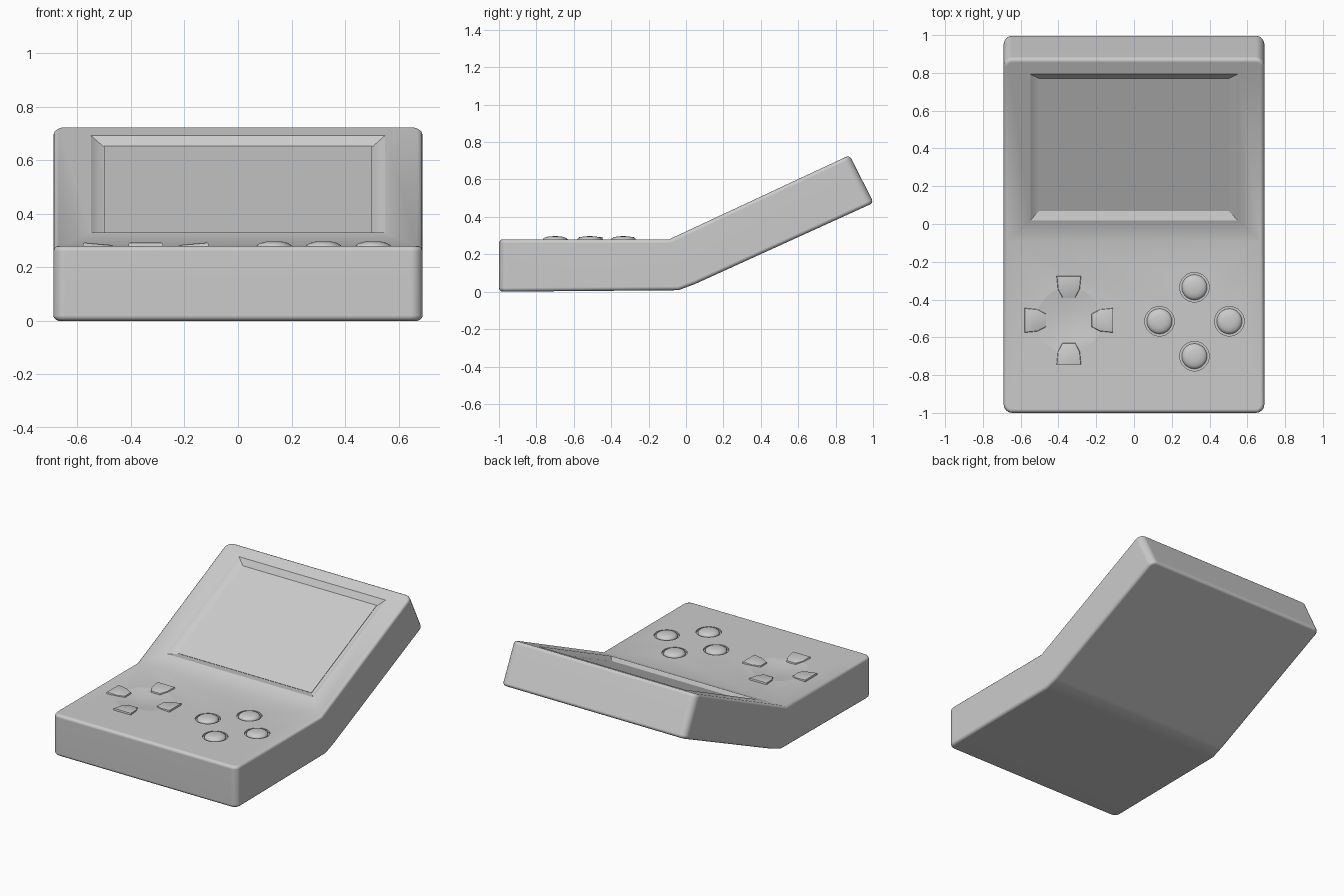
import bpy, bmesh, math
from mathutils import Matrix, Vector

if "Cube" in bpy.data.objects:
    bpy.data.objects.remove(bpy.data.objects["Cube"])

TOP = 0.28                                  # height of the control deck
DECK_END, PEAK = Vector((0, -0.09, TOP)), Vector((0, 0.875, 0.73))
SLOPE = (PEAK - DECK_END).normalized()      # direction up the screen half
NORMAL = Vector((0, -SLOPE.z, SLOPE.y))
PAD = (-0.345, -0.51)
BUTTONS = [(0.32, -0.335), (0.32, -0.70), (0.135, -0.515), (0.505, -0.515)]


def finish(bm, name, angle=32):
    bmesh.ops.recalc_face_normals(bm, faces=bm.faces)
    mesh = bpy.data.meshes.new(name)
    bm.to_mesh(mesh)
    bm.free()
    ob = bpy.data.objects.new(name, mesh)
    bpy.context.collection.objects.link(ob)
    bpy.ops.object.select_all(action='DESELECT')
    ob.select_set(True)
    bpy.context.view_layer.objects.active = ob
    bpy.ops.object.shade_smooth_by_angle(angle=math.radians(angle))
    return ob


def prism(bm, points, offset):
    """Face through the points, extruded by offset."""
    face = bm.faces.new([bm.verts.new(p) for p in points])
    new = bmesh.ops.extrude_face_region(bm, geom=[face])['geom']
    verts = [g for g in new if isinstance(g, bmesh.types.BMVert)]
    bmesh.ops.translate(bm, verts=verts, vec=offset)
    return verts


def lathe(bm, profile, x, y, steps=28):
    """Solid of revolution from (radius, z) points, starting and ending on the axis."""
    verts = [bm.verts.new((x + r, y, z)) for r, z in profile]
    edges = [bm.edges.new(p) for p in zip(verts, verts[1:])]
    before = set(bm.verts) - set(verts)
    bmesh.ops.spin(bm, geom=verts + edges, cent=(x, y, 0), axis=(0, 0, 1),
                   angle=math.tau, steps=steps)
    bmesh.ops.remove_doubles(bm, verts=[v for v in bm.verts if v not in before], dist=1e-5)


def on_slope(x, t, h):
    p = DECK_END + SLOPE * t + NORMAL * h
    return Vector((x, p.y, p.z))


def slope_block(bm, low, high):
    """Tapered block on the screen slope; each level is (half width, t0, t1, height)."""
    rings = []
    for w, t0, t1, h in (low, high):
        rings.append([bm.verts.new(on_slope(x, t, h))
                      for x, t in ((-w, t0), (w, t0), (w, t1), (-w, t1))])
    a, b = rings
    bm.faces.new(a)
    bm.faces.new(b)
    for i in range(4):
        j = (i + 1) % 4
        bm.faces.new((a[i], a[j], b[j], b[i]))


# Bent case: side profile extruded across, with rounded corners
W = 0.69
profile = [(-1, 0), (-0.04, 0.008), (0.05, 0.042), (1.003, 0.475),
           (PEAK.y, PEAK.z), (DECK_END.y, TOP), (-1, TOP)]
bm = bmesh.new()
prism(bm, [(-W, y, z) for y, z in profile], (2 * W, 0, 0))
bmesh.ops.recalc_face_normals(bm, faces=bm.faces)
corners = [e for e in bm.edges if abs(e.verts[0].co.x - e.verts[1].co.x) < 1e-4
           and (all(v.co.y < -0.9 for v in e.verts) or all(v.co.y > 0.8 for v in e.verts))]
bmesh.ops.bevel(bm, geom=corners, offset=0.045, segments=4, profile=0.5, affect='EDGES')
rims = [e for e in bm.edges if e.calc_face_angle(0) > math.radians(45)]
bmesh.ops.bevel(bm, geom=rims, offset=0.02, segments=3, profile=0.5, affect='EDGES')
case = finish(bm, "case")

# Cutters: screen recess, shallow pad dish, button sockets
bm = bmesh.new()
slope_block(bm, (0.503, 0.162, 0.937, -0.027), (0.595, 0.078, 1.013, 0.027))
lathe(bm, [(0, TOP - 0.016), (0.06, TOP - 0.014), (0.12, TOP - 0.008),
           (0.18, TOP + 0.001), (0.18, TOP + 0.1), (0, TOP + 0.1)], *PAD)
for x, y in BUTTONS:
    lathe(bm, [(0, TOP - 0.012), (0.078, TOP - 0.012), (0.078, TOP + 0.1), (0, TOP + 0.1)], x, y)
cutter = finish(bm, "recess_cutter")
cutter.hide_render = True
bpy.context.view_layer.objects.active = case
cut = case.modifiers.new("recesses", 'BOOLEAN')
cut.object, cut.operation, cut.solver = cutter, 'DIFFERENCE', 'EXACT'
bpy.ops.object.modifier_apply(modifier=cut.name)
bpy.data.objects.remove(cutter)
bpy.ops.object.select_all(action='DESELECT')
case.select_set(True)
bpy.ops.object.shade_smooth_by_angle(angle=math.radians(32))
case.modifiers.new("clean_shading", 'WEIGHTED_NORMAL').keep_sharp = True

# Screen panel
bm = bmesh.new()
slope_block(bm, (0.5, 0.166, 0.934, -0.04), (0.5, 0.166, 0.934, -0.024))
finish(bm, "screen")

# Four direction keys, turned around the pad centre
KEY = [(-0.065, 0.235), (0.065, 0.235), (0.058, 0.165), (0.034, 0.12),
       (-0.034, 0.12), (-0.058, 0.165)]
for i, side in enumerate(("back", "left", "front", "right")):
    bm = bmesh.new()
    upper = prism(bm, [(x, y, 0.25) for x, y in KEY], (0, 0, 0.04))
    for v in upper:
        v.co.z = 0.283 + (v.co.y - 0.12) * 0.09
    top_edges = [e for e in bm.edges if all(v in upper for v in e.verts)]
    bmesh.ops.bevel(bm, geom=top_edges, offset=0.007, segments=2, profile=0.5, affect='EDGES')
    bm.transform(Matrix.Translation((*PAD, 0)) @ Matrix.Rotation(i * math.pi / 2, 4, 'Z'))
    finish(bm, "direction_key_" + side, 40)

# Four domed action buttons
for (x, y), side in zip(BUTTONS, ("back", "front", "left", "right")):
    bm = bmesh.new()
    lathe(bm, [(0, 0.297), (0.03, 0.296), (0.052, 0.291), (0.064, 0.283),
               (0.067, 0.276), (0.067, 0.25), (0, 0.25)], x, y)
    finish(bm, "action_button_" + side, 45)
